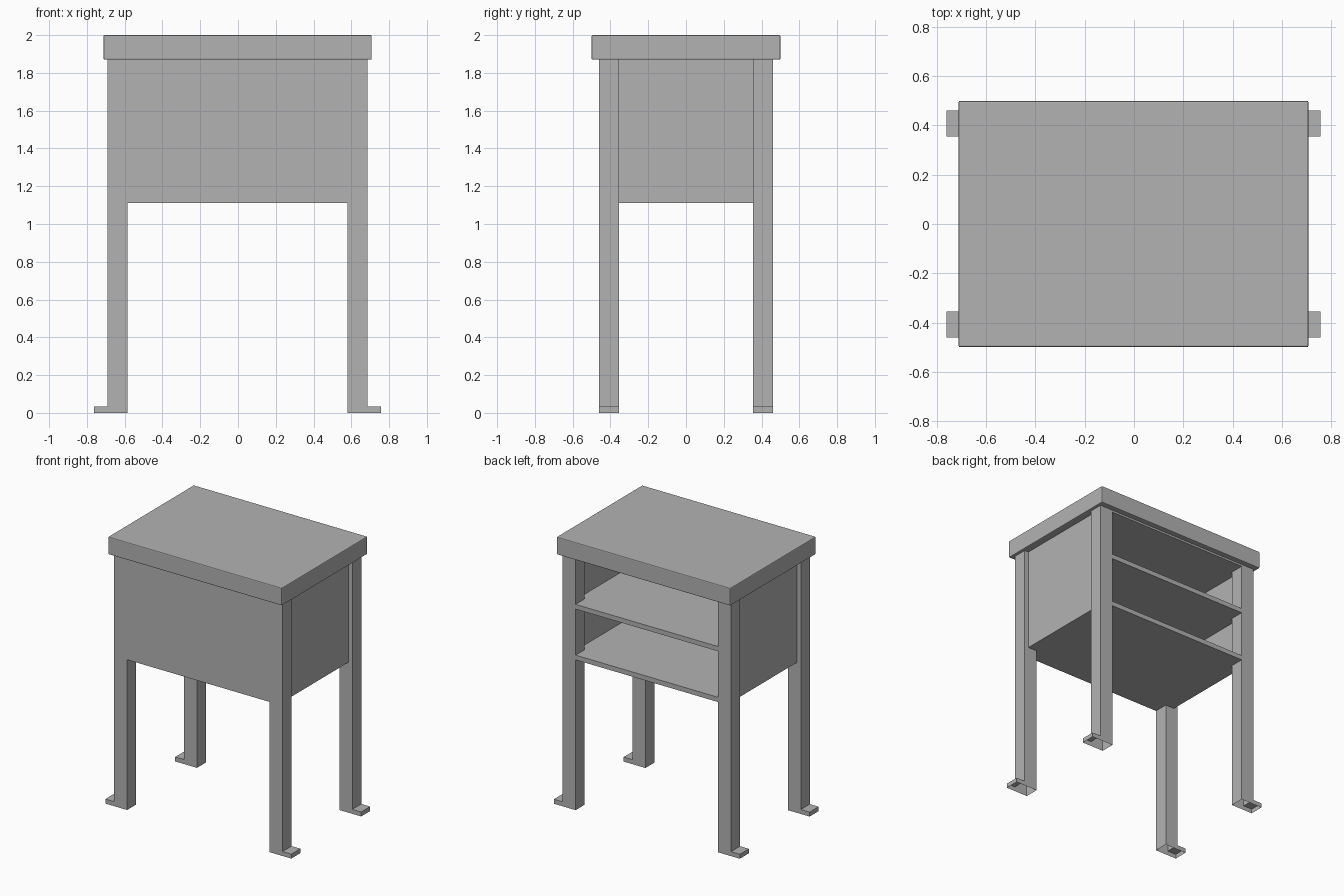
import bpy, bmesh
from mathutils import Vector

cube = bpy.data.objects.get("Cube")
if cube:
    bpy.data.objects.remove(cube, do_unlink=True)

grey = bpy.data.materials.new("plain grey")
grey.use_nodes = True
colour = (0.45, 0.45, 0.45, 1)
grey.diffuse_color = colour
grey.node_tree.nodes["Principled BSDF"].inputs["Base Color"].default_value = colour

CENTRE = -0.002                     # small sideways offset of the whole body
LEG_IN, LEG_OUT = 0.582, 0.688      # leg extent across
DEEP_IN, DEEP_OUT = 0.355, 0.46     # leg extent front to back
SIDE = 0.655                        # outer face of the recessed side panels
PANEL = 0.03
LOW, HIGH = 1.11, 1.88


def extrude(name, outline, direction, open_start=False):
    """Extrude a flat outline; optionally leave its first cap off."""
    bm = bmesh.new()
    base = bm.faces.new([bm.verts.new(p) for p in outline])
    result = bmesh.ops.extrude_face_region(bm, geom=[base], use_keep_orig=True)
    moved = [v for v in result["geom"] if isinstance(v, bmesh.types.BMVert)]
    bmesh.ops.translate(bm, verts=moved, vec=Vector(direction))
    bmesh.ops.recalc_face_normals(bm, faces=bm.faces)
    return finish(name, bm)


def finish(name, bm):
    mesh = bpy.data.meshes.new(name)
    bm.to_mesh(mesh)
    bm.free()
    mesh.materials.append(grey)
    obj = bpy.data.objects.new(name, mesh)
    obj.location.x = CENTRE
    bpy.context.collection.objects.link(obj)
    return obj


def box(name, x0, x1, y0, y1, z0, z1):
    outline = [(x0, y0, z0), (x1, y0, z0), (x1, y1, z0), (x0, y1, z0)]
    return extrude(name, outline, (0, 0, z1 - z0))


def leg(name, sx, sy):
    """Hollow leg with an outward foot, open underneath."""
    profile = [(LEG_IN, 0), (0.76, 0), (0.76, 0.033), (LEG_OUT, 0.033),
               (LEG_OUT, HIGH), (LEG_IN, HIGH)]
    obj = extrude(name, [(sx * x, sy * DEEP_IN, z) for x, z in profile],
                  (0, sy * (DEEP_OUT - DEEP_IN), 0))
    bm = bmesh.new()
    bm.from_mesh(obj.data)
    soles = [f for f in bm.faces if f.calc_center_median().z < 0.001]
    bmesh.ops.delete(bm, geom=soles, context='FACES')
    bm.to_mesh(obj.data)
    bm.free()


# Tabletop with softly eased edges
top = box("tabletop", -0.71, 0.71, -0.5, 0.5, 1.87, 2)
bevel = top.modifiers.new("eased edges", 'BEVEL')
bevel.width = 0.006
bevel.segments = 2

# Four legs
for sx, side in ((1, "left"), (-1, "right")):
    for sy, end in ((-1, "front"), (1, "back")):
        leg(f"{end}_{side}_leg", sx, sy)
    # Recessed side panel between the legs
    x0, x1 = sorted((sx * SIDE, sx * (SIDE - PANEL)))
    box(f"{side}_panel", x0, x1, -DEEP_IN, DEEP_IN, LOW, HIGH)

# Front panel, the back stays open
box("front_panel", -LEG_IN, LEG_IN, -DEEP_OUT, -DEEP_OUT + PANEL, LOW, HIGH)

# Shelves notched around the legs
corner = [(SIDE, DEEP_IN), (LEG_IN, DEEP_IN), (LEG_IN, DEEP_OUT)]
outline = (corner + [(-x, y) for x, y in reversed(corner)]
           + [(-x, -y) for x, y in corner]
           + [(x, -y) for x, y in reversed(corner)])
for name, z in (("bottom_shelf", LOW), ("middle_shelf", 1.485), ("upper_board", 1.855)):
    extrude(name, [(x, y, z) for x, y in outline], (0, 0, 0.035))
